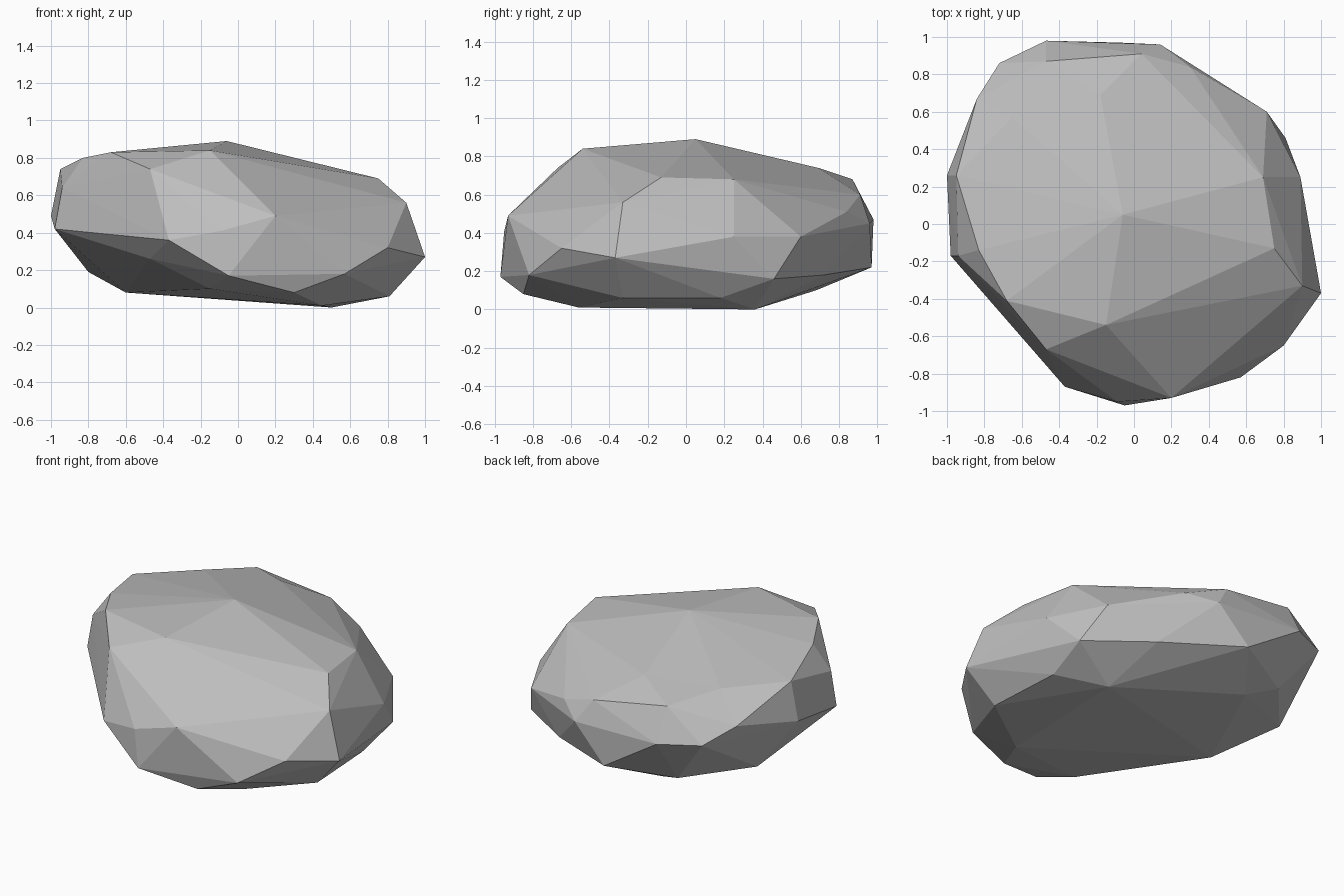
import bpy
import bmesh
from mathutils import Vector

default_cube = bpy.data.objects.get("Cube")
if default_cube:
    bpy.data.objects.remove(default_cube, do_unlink=True)

# Corners of the boulder, listed in bands from top to bottom
crown = [
    (-.06, .05, .89), (-.15, -.54, .84), (-.68, -.41, .83), (-.83, -.14, .8),
    (-.95, .26, .74), (-.65, .57, .73), (-.18, .69, .74), (.69, .25, .68),
    (.75, -.13, .69), (-.47, -.67, .74), (-.47, .87, .68),
]
shoulder = [
    (.9, -.33, .56), (.2, -.93, .49), (-.09, -.95, .41), (-.37, -.87, .36),
    (-.98, -.17, .42), (-.94, -.17, .64), (-1, .26, .49), (-.84, .67, .57),
    (-.72, .86, .48), (-.47, .98, .47), (.04, .91, .6), (.14, .96, .45),
    (.3, .84, .51),
]
girdle = [
    (.71, .6, .38), (.89, .25, .38), (1, -.37, .27), (.8, -.65, .32),
    (.57, -.82, .18), (-.05, -.97, .17), (-.47, -.62, .26), (-.8, .4, .19),
    (-.08, .97, .22), (.42, .72, .18), (.81, .46, .16), (-.48, .77, .17),
]
underside = [
    (.3, -.85, .08), (-.15, -.73, .1), (.45, -.56, .01), (.81, -.33, .06),
    (.78, .18, .06), (.5, .36, 0), (-.3, .68, .1), (-.6, 0, .08),
]

CENTRE = Vector((0, 0, .43))
ROUNDING = .6


def rounded(point):
    """Move a corner towards an ellipsoid so that the hull keeps every corner."""
    offset = point - CENTRE
    reach = Vector((offset.x, offset.y, offset.z / .45)).length
    return CENTRE + offset * reach ** -ROUNDING


def fill_valley(bm, edge):
    """Turn a concave edge across its two triangles where the turn is valid."""
    if len(edge.link_faces) != 2 or edge.calc_face_angle_signed() > -.12:
        return
    first, second = edge.link_faces
    a, b = (v.co for v in edge.verts)
    c = next(v.co for v in first.verts if v not in edge.verts)
    d = next(v.co for v in second.verts if v not in edge.verts)
    normal = first.normal + second.normal
    side_b = normal.dot((d - c).cross(b - c))
    side_a = normal.dot((c - d).cross(a - d))
    if side_a * side_b > 0 and min(abs(side_a), abs(side_b)) > .02:
        bmesh.utils.edge_rotate(edge)
        bm.normal_update()


# Facet the boulder with a hull, then put the corners in their final places
bm = bmesh.new()
final_place = {}
for corner in crown + shoulder + girdle + underside:
    place = Vector(corner)
    final_place[bm.verts.new(rounded(place))] = place
bmesh.ops.convex_hull(bm, input=list(bm.verts))
for vert in list(bm.verts):
    if vert.link_faces:
        vert.co = final_place[vert]
    else:
        bm.verts.remove(vert)
bmesh.ops.recalc_face_normals(bm, faces=list(bm.faces))
bm.normal_update()

# Straighten false creases left by the hull
for sweep in range(3):
    for edge in list(bm.edges):
        if edge.is_valid:
            fill_valley(bm, edge)
bmesh.ops.recalc_face_normals(bm, faces=list(bm.faces))
for face in bm.faces:
    face.smooth = False

mesh = bpy.data.meshes.new("boulder")
bm.to_mesh(mesh)
bm.free()

# Plain grey stone
stone = bpy.data.materials.new("grey_stone")
stone.use_nodes = True
grey = (.52, .52, .52, 1)
stone.diffuse_color = grey
stone.node_tree.nodes["Principled BSDF"].inputs["Base Color"].default_value = grey
mesh.materials.append(stone)

boulder = bpy.data.objects.new("boulder", mesh)
bpy.context.collection.objects.link(boulder)
